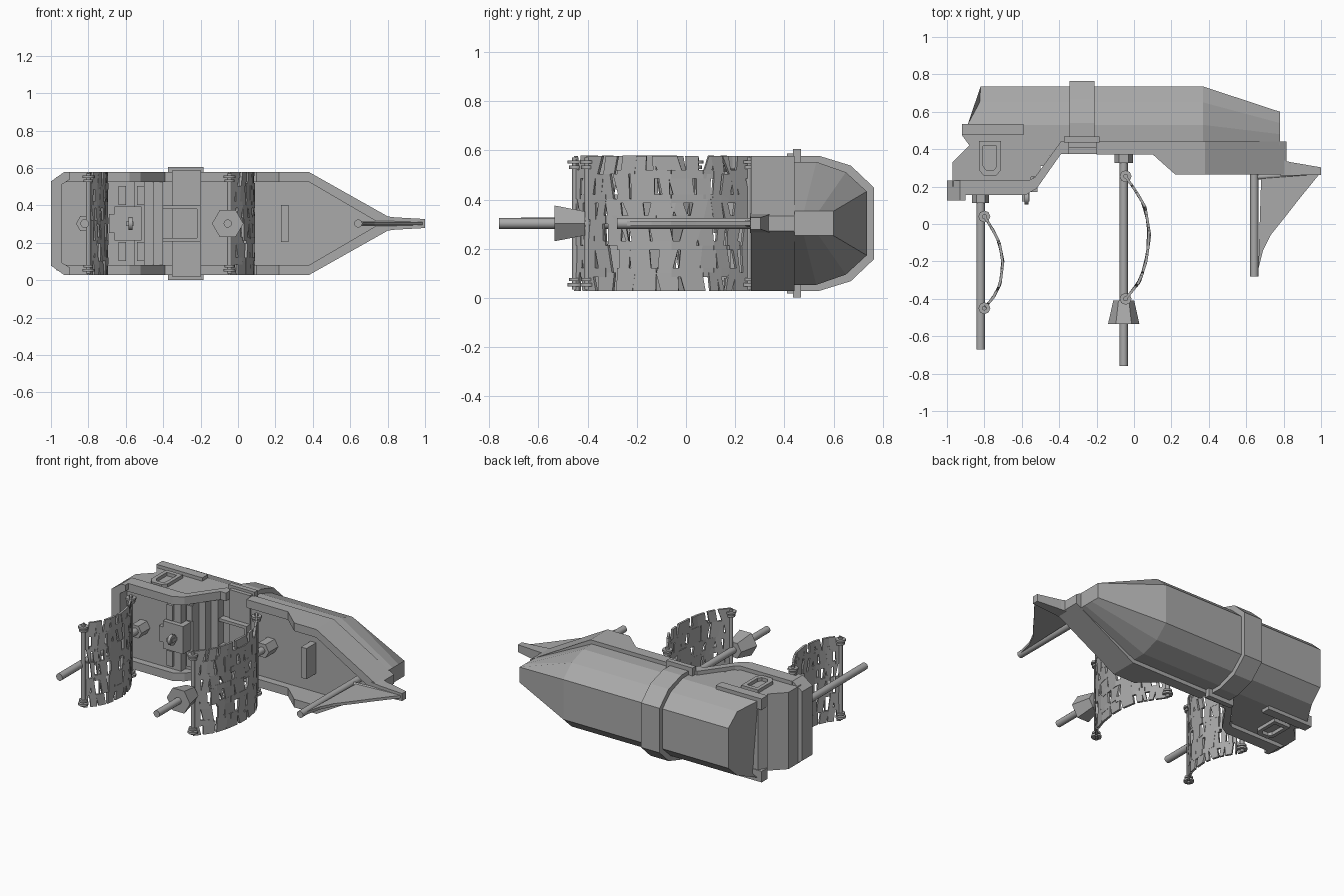
import bpy, bmesh, math, random
from mathutils import Vector

if "Cube" in bpy.data.objects:
    bpy.data.objects.remove(bpy.data.objects["Cube"])

random.seed(4)
ZC = 0.303  # height of the ship's centre plane
grey = bpy.data.materials.new("weathered_grey")
grey.diffuse_color = (0.4, 0.4, 0.4, 1)
grey.use_nodes = True
grey.node_tree.nodes["Principled BSDF"].inputs["Base Color"].default_value = grey.diffuse_color


def make(name, verts, faces, solid=0):
    me = bpy.data.meshes.new(name)
    me.from_pydata([(x, y, z + ZC) for x, y, z in verts], [], faces)
    bm = bmesh.new()
    bm.from_mesh(me)
    bmesh.ops.recalc_face_normals(bm, faces=bm.faces)
    bm.to_mesh(me)
    bm.free()
    me.materials.append(grey)
    ob = bpy.data.objects.new(name, me)
    bpy.context.collection.objects.link(ob)
    if solid:
        m = ob.modifiers.new("thickness", 'SOLIDIFY')
        m.thickness, m.offset = solid, 0
    return ob


def loft(name, rings):
    n, k = len(rings[0]), len(rings)
    faces = [tuple(range(n)), tuple(range((k - 1) * n, k * n))]
    for r in range(k - 1):
        for i in range(n):
            j = (i + 1) % n
            faces.append((r * n + i, r * n + j, (r + 1) * n + j, (r + 1) * n + i))
    return make(name, [p for ring in rings for p in ring], faces)


def prism_z(name, poly, lo, hi):
    return loft(name, [[(x, y, z) for x, y in poly] for z in (lo, hi)])


def prism_y(name, poly, lo, hi):
    return loft(name, [[(x, y, z) for x, z in poly] for y in (lo, hi)])


def box(name, x0, x1, y0, y1, z0, z1):
    return prism_z(name, [(x0, y0), (x1, y0), (x1, y1), (x0, y1)], z0, z1)


def rod(name, p, q, r0, r1=None, n=12, turn=0):
    p, q = Vector(p), Vector(q)
    rot = Vector((0, 0, 1)).rotation_difference(q - p)
    rings = []
    for c, r in ((p, r0), (q, r0 if r1 is None else r1)):
        rings.append([c + rot @ Vector((r * math.cos(a), r * math.sin(a), 0))
                      for a in (turn + 2 * math.pi * i / n for i in range(n))])
    ob = loft(name, rings)
    if n > 6:
        for o in bpy.context.selected_objects:
            o.select_set(False)
        bpy.context.view_layer.objects.active = ob
        ob.select_set(True)
        bpy.ops.object.shade_smooth_by_angle(angle=math.radians(50))
    return ob


def ring(name, outer, inner, lo, hi):
    """Frame between two outlines in the xz plane."""
    n = len(outer)
    v = [(x, y, z) for y in (lo, hi) for p in (outer, inner) for x, z in p]
    f = []
    for i in range(n):
        j = (i + 1) % n
        for a, b in ((0, n), (2 * n, 3 * n), (0, 2 * n), (n, 3 * n)):
            f.append((a + i, a + j, b + j, b + i))
    return make(name, v, f)


# Hull: half sections (x, y, half width), mirrored across the centre plane
def section(half):
    return [(x, y, w) for x, y, w in half] + [(x, y, -w) for x, y, w in reversed(half)]


full = [(0.42, .25), (0.53, .25), (0.65, .208), (0.735, .13)]
loft("hull", [
    section([(x, y, w) for x, (y, w) in zip((-.88, -.89, -.825, -.82), full)]),
    section([(.37, y, w) for y, w in full]),
    section([(.78, y, .05) for y in (.42, .48, .54, .6)])])

# Band around the hull, with side flanges
band = [(.44, .275), (.54, .275), (.67, .235), (.765, .145)]
loft("hull_band", [section([(x, y, w) for y, w in band]) for x in (-.345, -.212)])
box("band_flange", -.375, -.185, .435, .468, -.302, .302)
box("gangway_sill", -.35, -.2, .41, .44, -.285, .285)

# Stern castle with steps down to the main deck
prism_z("stern_castle", [(-.97, .2), (-.55, .2), (-.55, .25), (-.5, .25), (-.5, .31),
        (-.45, .31), (-.45, .365), (-.4, .365), (-.4, .44), (-.59, .53), (-.89, .53),
        (-.92, .475), (-.88, .42), (-.97, .33)], -.25, .25)
prism_y("stern_rail", [(-1, -.225), (-.93, -.275), (-.9, -.275), (-.9, -.235), (-.94, -.21),
        (-.94, .21), (-.9, .235), (-.9, .275), (-.93, .275), (-1, .225)], .125, .232)

for s, side in ((-1, "lower"), (1, "upper")):
    # Bulwarks, in stern, waist and bow runs
    prism_z(side + "_stern_bulwark", [(-.93, .155), (-.58, .155), (-.52, .19), (-.39, .375),
            (-.35, .375), (-.35, .442), (-.39, .442), (-.53, .25), (-.56, .235), (-.93, .235)],
            s * .222, s * .275)
    prism_z(side + "_waist_bulwark", [(-.2, .372), (.1, .372), (.22, .265), (.38, .265),
            (.38, .442), (-.2, .442)], s * .222, s * .275)
    prism_y(side + "_bow_bulwark", [(.38, s * .275), (.815, s * .03), (.815, 0), (.76, 0),
            (.38, s * .222)], .265, .442)
    # Side ledge and framed window
    box(side + "_stern_ledge", -.92, -.59, .475, .535, s * .2, s * .272)
    out = [(-.83, .445), (-.71, .445), (-.71, .29), (-.735, .26), (-.805, .26), (-.83, .29)]
    frame = ring(side + "_window_frame", out,
                 [(-.77 + (x + .77) * .6, .355 + (y - .355) * .7) for x, y in out], .245, .272)
    for v in frame.data.vertices:  # turn the frame to face sideways
        x, y, z = v.co
        v.co = (x, z - ZC, s * y + ZC)


# Deck fittings
def rect(x0, x1, w):
    return [(x0, -w), (x1, -w), (x1, w), (x0, w)]


ring("hatch_coaming", rect(-.42, -.2, .097), rect(-.4, -.22, .078), .375, .43)
box("fore_bitt", .23, .27, .32, .43, -.1, .1)
prism_y("helm_platform", [(-.69, -.05), (-.66, -.05), (-.66, -.09), (-.515, -.09),
        (-.515, .09), (-.66, .09), (-.66, .05), (-.69, .05)], .17, .27)
box("helm_post", -.6, -.56, .12, .18, -.012, .012)
rod("helm_wheel", (-.585, .14, 0), (-.565, .14, 0), .035, n=8)
for i in range(3):
    box("helm_step", -.64 + i * .05, -.6 + i * .05, .18 + i * .03, .3, .1, .2)
    box("helm_step", -.64 + i * .05, -.6 + i * .05, .18 + i * .03, .3, -.2, -.1)

# Masts
for name, x, y0, y1, r in (("aft_mast", -.82, .2, -.67, .023), ("main_mast", -.055, .42, -.76, .022),
                           ("fore_mast", .643, .42, -.28, .022)):
    rod(name, (x, y0, 0), (x, y1, 0), r)
rod("aft_mast_foot", (-.82, .21, 0), (-.82, .112, 0), .046, n=6)
rod("main_mast_foot", (-.055, .43, 0), (-.055, .325, 0), .05, n=6)
rod("crows_nest", (-.055, -.41, 0), (-.055, -.535, 0), .056, .084, n=6)

# Bowsprit and jib
loft("bowsprit", [[(x, y0, -w), (x, y1, -w), (x, y1, w), (x, y0, w)]
     for x, y0, y1, w in ((.78, .26, .345, .04), (.84, .26, .33, .033), (1, .262, .303, .024))])
prism_z("jib", [(.665, -.24), (.69, -.14), (.73, -.06), (.81, .04), (.88, .13), (.99, .265),
                (.68, .255), (.672, 0)], -.009, .009)
rod("jib_boom", (.643, .25, 0), (.98, .275, 0), .014, n=8)


# Tattered square sails: torn slivers between solid strips, along a bowed curve
def sail(name, pts):
    def at(u, v):
        u = min(max(u, 0), 1) * (len(pts) - 1)
        i = min(int(u), len(pts) - 2)
        t = u - i
        (a, b), (c, d) = pts[i], pts[i + 1]
        return (a + (c - a) * t, b + (d - b) * t, v)
    verts, faces = [], []

    def quad(a, b, c, d):
        faces.append(tuple(range(len(verts), len(verts) + 4)))
        verts.extend(at(*p) for p in (a, b, c, d))

    rows = [-.275, -.2, -.09, .015, .1, .2, .275]
    for k in range(6):
        lo, hi = rows[k], rows[k + 1]
        u = 0
        while u < 1:  # slanted slivers
            w = random.uniform(.05, .13)
            lean = random.uniform(-.035, .035)
            g = random.uniform(.0, .045)
            quad((u, lo), (u + w - g, lo), (u + w - g * random.random() + lean, hi), (u + lean, hi))
            u += w
        if k:
            for i in range(14):  # solid strips, with some torn away
                if random.random() > .2:
                    quad((i / 14, lo - .018), ((i + 1) / 14, lo - .018),
                         ((i + 1) / 14, lo + .018), (i / 14, lo + .018))
    make(name, verts, faces, .014)
    # Yards with rope knots at both ends
    for x, y in (pts[0], pts[-1]):
        rod(name + "_yard", (x, y, -.268), (x, y, .268), .013, n=8)
        for s in (-1, 1):
            for z, r in ((.222, .026), (.243, .032)):
                rod(name + "_knot", (x, y, s * z), (x, y, s * (z + .013)), r, n=8)


sail("aft_sail", [(-.8, .04), (-.755, -.03), (-.72, -.1), (-.7, -.2), (-.715, -.32),
                  (-.75, -.39), (-.8, -.45)])
sail("main_sail", [(-.045, .255), (.02, .16), (.06, .09), (.085, -.06), (.065, -.2),
                   (.03, -.31), (-.045, -.4)])
